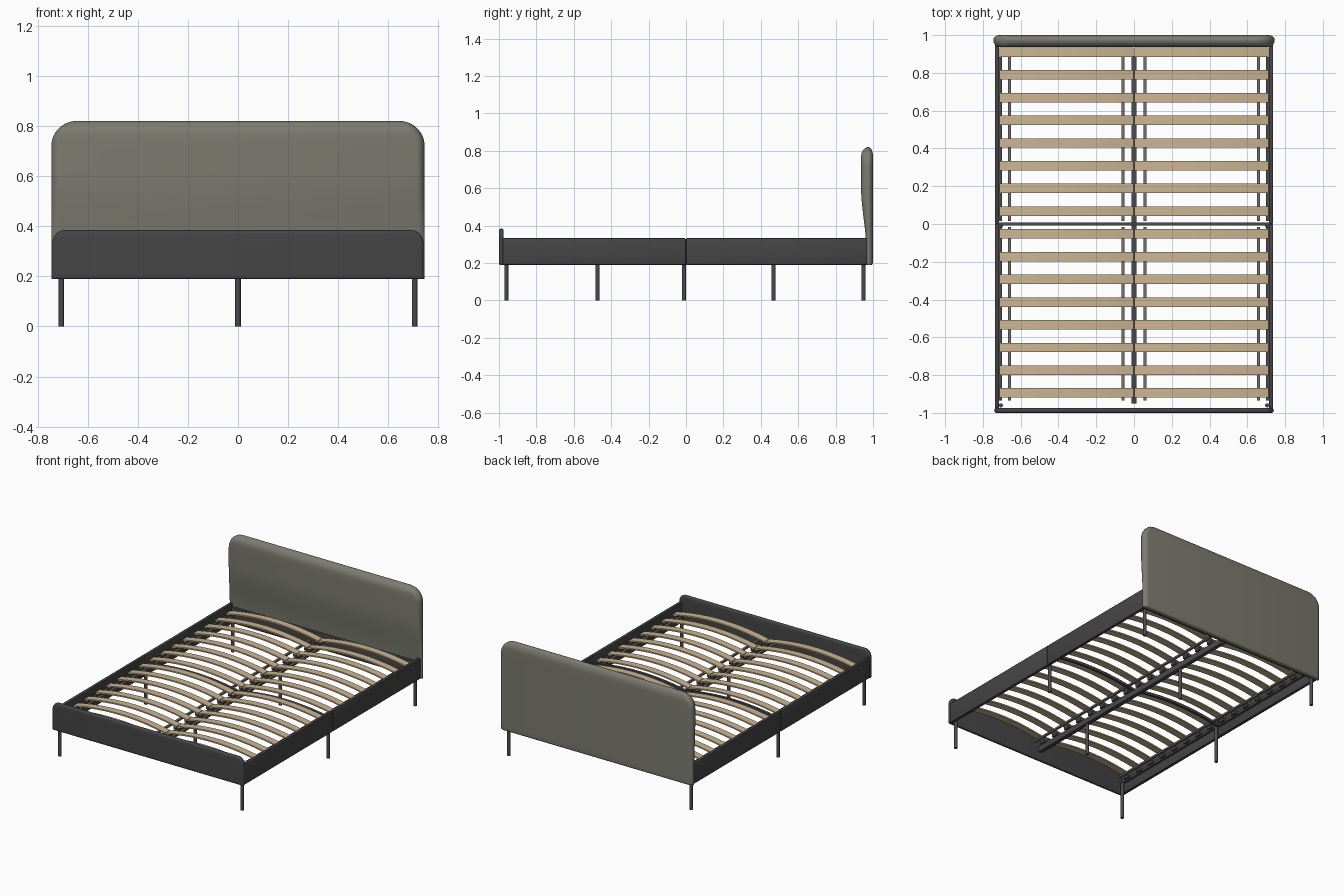
import bpy, bmesh, math

cube = bpy.data.objects.get("Cube")
if cube:
    bpy.data.objects.remove(cube, do_unlink=True)


def material(name, r, g, b):
    m = bpy.data.materials.new(name)
    m.use_nodes = True
    m.diffuse_color = (r, g, b, 1)
    node = next(n for n in m.node_tree.nodes if n.type == "BSDF_PRINCIPLED")
    node.inputs["Base Color"].default_value = (r, g, b, 1)
    return m


FABRIC = material("grey green fabric", 0.2, 0.2, 0.165)
DARK = material("dark grey fabric", 0.06, 0.06, 0.062)
METAL = material("dark metal", 0.07, 0.07, 0.075)
ROD = material("grey rod", 0.16, 0.16, 0.16)
WOOD = material("birch slat", 0.6, 0.46, 0.29)


def finish(name, bm, mat, smooth=False):
    bmesh.ops.recalc_face_normals(bm, faces=bm.faces[:])
    mesh = bpy.data.meshes.new(name)
    bm.to_mesh(mesh)
    bm.free()
    mesh.materials.append(mat)
    obj = bpy.data.objects.new(name, mesh)
    bpy.context.collection.objects.link(obj)
    if smooth:
        bpy.ops.object.select_all(action="DESELECT")
        obj.select_set(True)
        bpy.context.view_layer.objects.active = obj
        bpy.ops.object.shade_smooth_by_angle(angle=math.radians(40))
    return obj


def box(name, x, y, z, mat, bevel=0.0):
    """Box from (low, high) pairs."""
    bm = bmesh.new()
    bmesh.ops.create_cube(bm, size=1)
    for v in bm.verts:
        for i, (lo, hi) in enumerate((x, y, z)):
            v.co[i] = (lo + hi) / 2 + v.co[i] * (hi - lo)
    if bevel:
        bmesh.ops.bevel(bm, geom=bm.edges[:], offset=bevel, segments=2,
                        profile=0.5, affect="EDGES")
    return finish(name, bm, mat, bool(bevel))


def leg(name, x, y, top):
    bm = bmesh.new()
    bmesh.ops.create_cone(bm, cap_ends=True, segments=16, radius1=0.011,
                          radius2=0.011, depth=top)
    bmesh.ops.translate(bm, verts=bm.verts[:], vec=(x, y, top / 2))
    return finish(name, bm, METAL, True)


def panel(name, half, z0, z1, radius, middle, front, back, edge, soft, mat):
    """Upright padded board lofted from rounded horizontal sections."""
    straight = z1 - radius
    levels = [z0 + 0.015 * t for t in (0, 0.1, 0.3, 0.6, 1)]
    levels += [z0 + 0.015 + (straight - z0 - 0.015) * i / 20 for i in range(1, 20)]
    levels += [straight + radius * math.sin(math.pi / 2 * i / 14) for i in range(15)]
    bm = bmesh.new()
    rings = []
    for z in levels:
        up = max(z - straight, 0)
        w = half - radius + math.sqrt(max(radius ** 2 - up ** 2, 0))
        top = min((z1 - z) / soft, 1)
        low = min((z - z0) / 0.015, 1)
        k = max(math.sqrt(max(1 - (1 - top) ** 2, 0)), 0.02)
        k *= 0.6 + 0.4 * math.sqrt(1 - (1 - low) ** 2)
        ring = []
        for i in range(32):
            a = 2 * math.pi * (i + 0.5) / 32
            c, s = math.cos(a), math.sin(a)
            x = math.copysign(w - edge, c) + edge * c
            depth = back if s > 0 else front(z)
            ring.append(bm.verts.new((x, middle + depth * k * s, z)))
        rings.append(ring)
    for a, b in zip(rings, rings[1:]):
        for i in range(32):
            j = (i + 1) % 32
            bm.faces.new((a[i], a[j], b[j], b[i]))
    bm.faces.new(rings[0])
    bm.faces.new(rings[-1])
    return finish(name, bm, mat, True)


def arch(name, x0, x1, y, width, z, rise, thick, mat):
    """Bent strip that rises in the middle."""
    bm = bmesh.new()
    sections = []
    for i in range(17):
        t = i / 16
        h = z + rise * 4 * t * (1 - t)
        sections.append([bm.verts.new((x0 + (x1 - x0) * t, y + dy * width / 2, h + dz))
                         for dy, dz in ((-1, 0), (1, 0), (1, thick), (-1, thick))])
    for a, b in zip(sections, sections[1:]):
        for i in range(4):
            j = (i + 1) % 4
            bm.faces.new((a[i], a[j], b[j], b[i]))
    bm.faces.new(sections[0])
    bm.faces.new(sections[-1])
    return finish(name, bm, mat, True)


def head_bulge(z):
    t = min(max((z - 0.28) / 0.32, 0), 1)
    return 0.012 + 0.027 * t * t * (3 - 2 * t)


# End boards
panel("headboard", 0.745, 0.19, 0.82, 0.1, 0.975, head_bulge, 0.025, 0.035, 0.05, FABRIC)
panel("footboard", 0.74, 0.19, 0.385, 0.05, -0.987, lambda z: 0.013, 0.012, 0.014, 0.012, DARK)
box("head_rail", (-0.715, 0.715), (0.945, 0.968), (0.2, 0.31), DARK, 0.003)

# Side frame, ledges, rods and legs, mirrored left and right
for side, s in (("left", 1), ("right", -1)):
    def span(a, b):
        return tuple(sorted((a * s, b * s)))
    for end, y in (("front", (-0.98, -0.001)), ("back", (0.001, 0.965))):
        box(f"{side}_{end}_rail", span(0.714, 0.736), y, (0.19, 0.333), DARK, 0.004)
        inner = (max(y[0], -0.95) + 0.015, min(y[1], 0.9) - 0.015)
        box(f"{side}_{end}_ledge", span(0.698, 0.716), inner, (0.255, 0.272), METAL)
        for place, x in (("outer", 0.66), ("inner", 0.058)):
            box(f"{side}_{end}_{place}_rod", span(x - 0.008, x + 0.008), inner,
                (0.272, 0.284), ROD)
    for place, y in (("front", -0.96), ("middle", -0.01), ("back", 0.95)):
        leg(f"{side}_{place}_leg", 0.705 * s, y, 0.26)
    arch(f"{side}_cross_bar", 0, 0.715 * s, 0, 0.018, 0.262, 0.035, 0.018, METAL)

    # Bent slats with their end holders
    for i in range(16):
        y = 0.91 - 0.1203 * i
        arch(f"{side}_slat_{i + 1}", 0.002 * s, 0.713 * s, y, 0.05, 0.28, 0.038, 0.009, WOOD)
        for place, x in (("outer", 0.695), ("inner", 0.014)):
            box(f"{side}_{place}_holder_{i + 1}", span(x - 0.012, x + 0.012),
                (y - 0.022, y + 0.022), (0.264, 0.281), METAL)

# Centre beam and its legs
box("centre_beam", (-0.014, 0.014), (-0.95, 0.89), (0.225, 0.266), METAL, 0.003)
for place, y in (("front", -0.473), ("back", 0.468)):
    leg(f"centre_{place}_leg", 0, y, 0.23)
